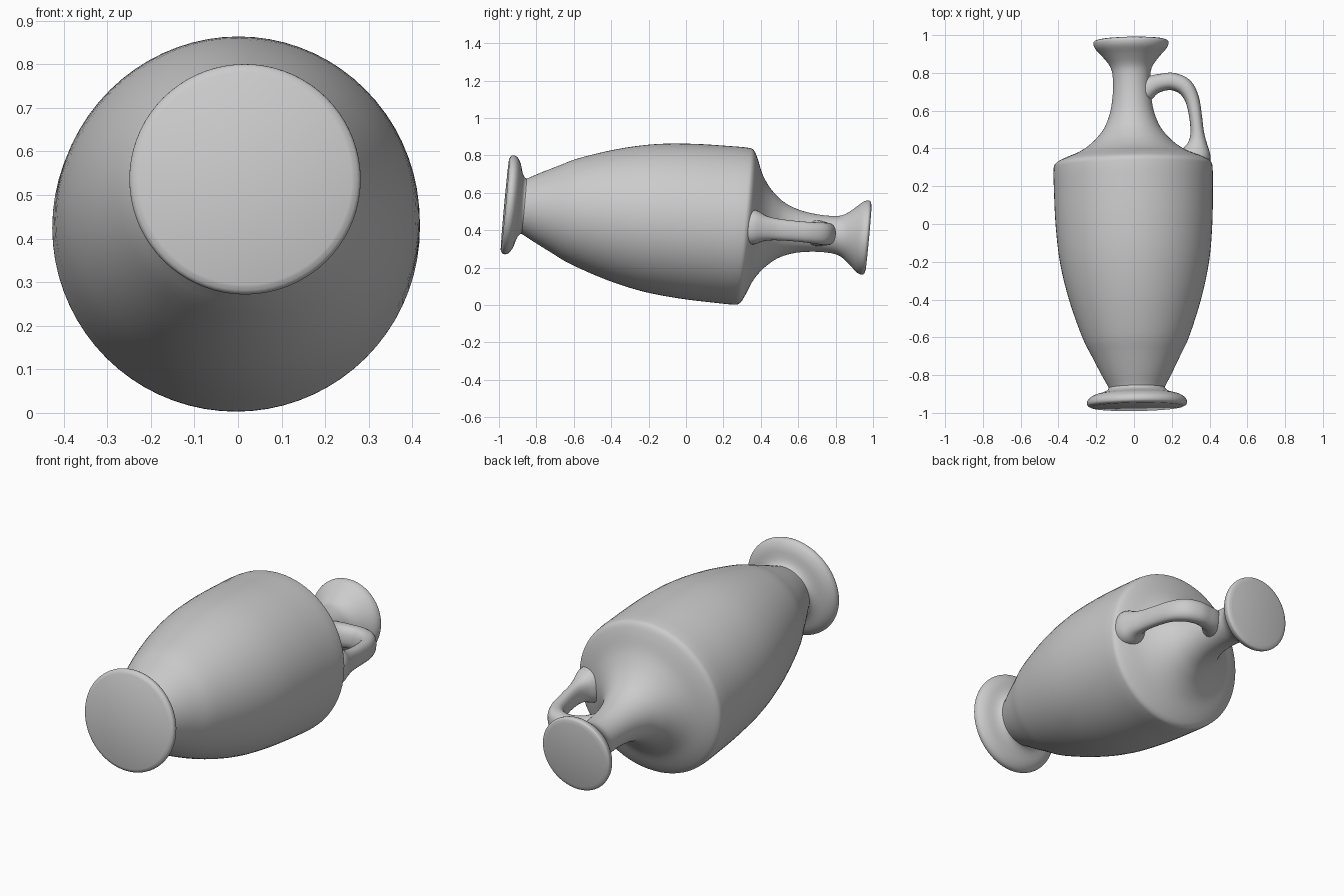
import bpy, bmesh, math
from mathutils import Vector, Matrix

if "Cube" in bpy.data.objects:
    bpy.data.objects.remove(bpy.data.objects["Cube"])

clay = bpy.data.materials.new("grey clay")
clay.diffuse_color = (0.6, 0.6, 0.6, 1)
clay.use_nodes = True
clay.node_tree.nodes["Principled BSDF"].inputs["Base Color"].default_value = clay.diffuse_color

# The jug lies on its side: its own z axis runs along +y, tilted slightly down
axis = Vector((-0.017, 1.0, -0.092)).normalized()
side = Vector((1, 0, 0))
side = (side - axis * side.dot(axis)).normalized()
up = side.cross(axis)
pose = Matrix((side, axis, up)).transposed().to_4x4()
pose.translation = (0.0, 0.0, 0.449)


def catmull(points, steps):
    """Smooth curve through a list of equal-length tuples."""
    p = [Vector(q) for q in points]
    p = [p[0] * 2 - p[1]] + p + [p[-1] * 2 - p[-2]]
    out = []
    for i in range(1, len(p) - 2):
        a, b, c, d = p[i - 1:i + 3]
        for s in range(steps):
            t = s / steps
            out.append(0.5 * (2 * b + (c - a) * t + (2 * a - 5 * b + 4 * c - d) * t * t
                              + (3 * b - a - 3 * c + d) * t ** 3))
    return out + [p[-2]]


def skin(name, rings):
    """Closed tube through rings of points, capped at both ends."""
    bm = bmesh.new()
    rows = [[bm.verts.new(pose @ v) for v in ring] for ring in rings]
    n = len(rows[0])
    for a, b in zip(rows, rows[1:]):
        for i in range(n):
            j = (i + 1) % n
            bm.faces.new((a[i], a[j], b[j], b[i]))
    bm.faces.new(rows[0][::-1])
    bm.faces.new(rows[-1])
    bmesh.ops.recalc_face_normals(bm, faces=bm.faces)
    mesh = bpy.data.meshes.new(name)
    bm.to_mesh(mesh)
    bm.free()
    mesh.materials.append(clay)
    obj = bpy.data.objects.new(name, mesh)
    bpy.context.collection.objects.link(obj)
    bpy.ops.object.select_all(action='DESELECT')
    obj.select_set(True)
    bpy.context.view_layer.objects.active = obj
    bpy.ops.object.shade_smooth_by_angle(angle=math.radians(45))
    return obj


def lathe(name, profile, sides=72):
    return skin(name, [[Vector((r * math.cos(2 * math.pi * i / sides), t,
                                r * math.sin(2 * math.pi * i / sides)))
                        for i in range(sides)] for r, t in profile])


# Foot disc: (radius, position along axis)
lathe("foot", catmull([(0.245, -0.972), (0.262, -0.962), (0.265, -0.945), (0.255, -0.927),
                       (0.225, -0.908), (0.175, -0.893), (0.15, -0.875), (0.148, -0.85)], 3))

# Belly, shoulder, neck and flared closed mouth
lathe("body", catmull([(0.14, -0.89), (0.153, -0.86), (0.185, -0.8), (0.235, -0.7), (0.283, -0.6),
                       (0.35, -0.4), (0.395, -0.2), (0.415, 0.0), (0.421, 0.2), (0.421, 0.29),
                       (0.412, 0.325), (0.37, 0.35), (0.29, 0.383), (0.23, 0.422), (0.185, 0.465),
                       (0.145, 0.52), (0.115, 0.6), (0.1, 0.7), (0.1, 0.79), (0.113, 0.84),
                       (0.15, 0.89), (0.188, 0.932), (0.199, 0.958), (0.195, 0.973),
                       (0.175, 0.98)], 4))

# Strap handle: (x, along axis, half thickness, half width)
path = catmull([(0.06, 0.7, 0.06, 0.07), (0.11, 0.735, 0.052, 0.064), (0.165, 0.751, 0.046, 0.06),
                (0.22, 0.753, 0.046, 0.06), (0.28, 0.725, 0.045, 0.06),
                (0.318, 0.66, 0.038, 0.056), (0.335, 0.57, 0.034, 0.055),
                (0.343, 0.48, 0.036, 0.058), (0.343, 0.42, 0.052, 0.068),
                (0.335, 0.37, 0.078, 0.09), (0.32, 0.31, 0.085, 0.1)], 5)
rings = []
for k, q in enumerate(path):
    a, b = path[max(k - 1, 0)], path[min(k + 1, len(path) - 1)]
    tangent = Vector((b[0] - a[0], b[1] - a[1], 0)).normalized()
    normal = Vector((-tangent.y, tangent.x, 0))
    ring = []
    for i in range(24):
        c, s = math.cos(2 * math.pi * i / 24), math.sin(2 * math.pi * i / 24)
        # slightly squared oval section
        c, s = (math.copysign(abs(v) ** 0.85, v) for v in (c, s))
        ring.append(Vector((q[0], q[1], 0)) + normal * (q[2] * c) + Vector((0, 0, q[3] * s)))
    rings.append(ring)
skin("handle", rings)
